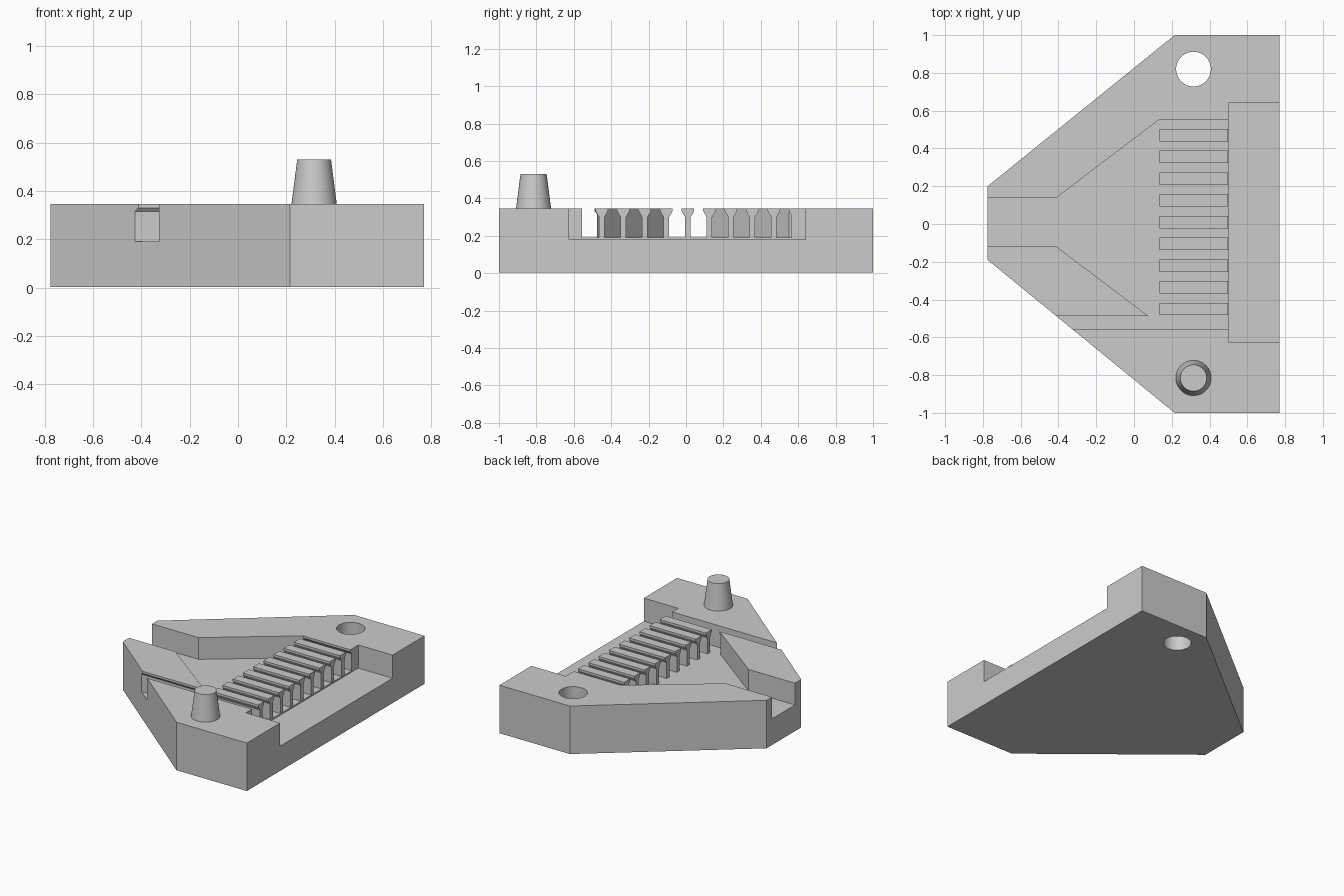
import bpy, bmesh, math
from mathutils import Matrix

cube = bpy.data.objects.get("Cube")
if cube:
    bpy.data.objects.remove(cube, do_unlink=True)

BOTTOM, TOP, FLOOR, LEDGE = 0.003, 0.345, 0.19, 0.18

grey = bpy.data.materials.new("plain grey")
grey.use_nodes = True
colour = (0.6, 0.6, 0.6, 1)
grey.diffuse_color = colour
grey.node_tree.nodes["Principled BSDF"].inputs["Base Color"].default_value = colour


def make_object(name, bm):
    bmesh.ops.recalc_face_normals(bm, faces=bm.faces)
    mesh = bpy.data.meshes.new(name)
    bm.to_mesh(mesh)
    bm.free()
    mesh.materials.append(grey)
    obj = bpy.data.objects.new(name, mesh)
    bpy.context.collection.objects.link(obj)
    return obj


def prism(name, outline, start, end, axis="z"):
    """Extrude an outline along z (points x, y) or along x (points y, z)."""
    bm = bmesh.new()
    place = (lambda a, b: (a, b, start)) if axis == "z" else (lambda a, b: (start, a, b))
    face = bm.faces.new([bm.verts.new(place(a, b)) for a, b in outline])
    grown = bmesh.ops.extrude_face_region(bm, geom=[face])["geom"]
    step = (0, 0, end - start) if axis == "z" else (end - start, 0, 0)
    bmesh.ops.translate(bm, vec=step, verts=[v for v in grown if isinstance(v, bmesh.types.BMVert)])
    return make_object(name, bm)


def cone(name, x, y, bottom, top, radius, top_radius):
    bm = bmesh.new()
    bmesh.ops.create_cone(bm, cap_ends=True, segments=48, radius1=radius, radius2=top_radius,
                          depth=top - bottom,
                          matrix=Matrix.Translation((x, y, (bottom + top) / 2)))
    return make_object(name, bm)


def smooth(obj):
    bpy.ops.object.select_all(action="DESELECT")
    obj.select_set(True)
    bpy.context.view_layer.objects.active = obj
    bpy.ops.object.shade_smooth_by_angle(angle=math.radians(30))


def cut(target, cutter):
    cutter.hide_render = True
    mod = target.modifiers.new("cut", "BOOLEAN")
    mod.operation, mod.solver, mod.object = "DIFFERENCE", "EXACT", cutter
    bpy.context.view_layer.objects.active = target
    bpy.ops.object.modifier_apply(modifier=mod.name)
    bpy.data.objects.remove(cutter, do_unlink=True)


# Tapered block
body = prism("body", [(-0.775, -0.19), (0.215, -1), (0.77, -1),
                      (0.77, 1), (0.215, 1), (-0.775, 0.2)], BOTTOM, TOP)

# Funnel-shaped pocket opening through the narrow end
cut(body, prism("pocket_cutter", [(-0.9, -0.12), (-0.41, -0.12), (0.08, -0.49), (0.08, -0.53),
                                  (0.52, -0.53), (0.52, 0.55), (0.13, 0.55),
                                  (-0.41, 0.14), (-0.9, 0.14)], FLOOR, 0.5))

# Long side channel with an overhanging lip
cut(body, prism("channel_cutter", [(-0.557, FLOOR), (-0.475, FLOOR), (-0.475, 0.315),
                                   (-0.488, 0.33), (-0.488, 0.4), (-0.557, 0.4)],
                -0.7, 0.52, "x"))

# Undercut at the far end of the fin row
cut(body, prism("undercut_cutter", [(0.5, FLOOR), (0.565, FLOOR), (0.565, 0.31),
                                    (0.55, 0.33), (0.5, 0.33)], 0.135, 0.52, "x"))

# Open ledge on the wide side
cut(body, prism("ledge_cutter", [(0.5, -0.625), (0.9, -0.625), (0.9, 0.64), (0.5, 0.64)],
                LEDGE, 0.5))

# Locating hole and matching peg
cut(body, cone("hole_cutter", 0.315, 0.82, -0.1, 0.5, 0.092, 0.092))
smooth(body)
smooth(cone("locating_peg", 0.315, -0.815, TOP - 0.01, 0.53, 0.095, 0.07))

# Row of fins with flared tops
half_fin = [(0.015, FLOOR - 0.005), (0.015, 0.3), (0.033, 0.332), (0.033, TOP)]
fin_outline = half_fin + [(-y, z) for y, z in reversed(half_fin)]
for i in range(9):
    centre = -0.45 + i * 0.115
    prism(f"fin_{i + 1}", [(centre + y, z) for y, z in fin_outline], 0.135, 0.498, "x")
